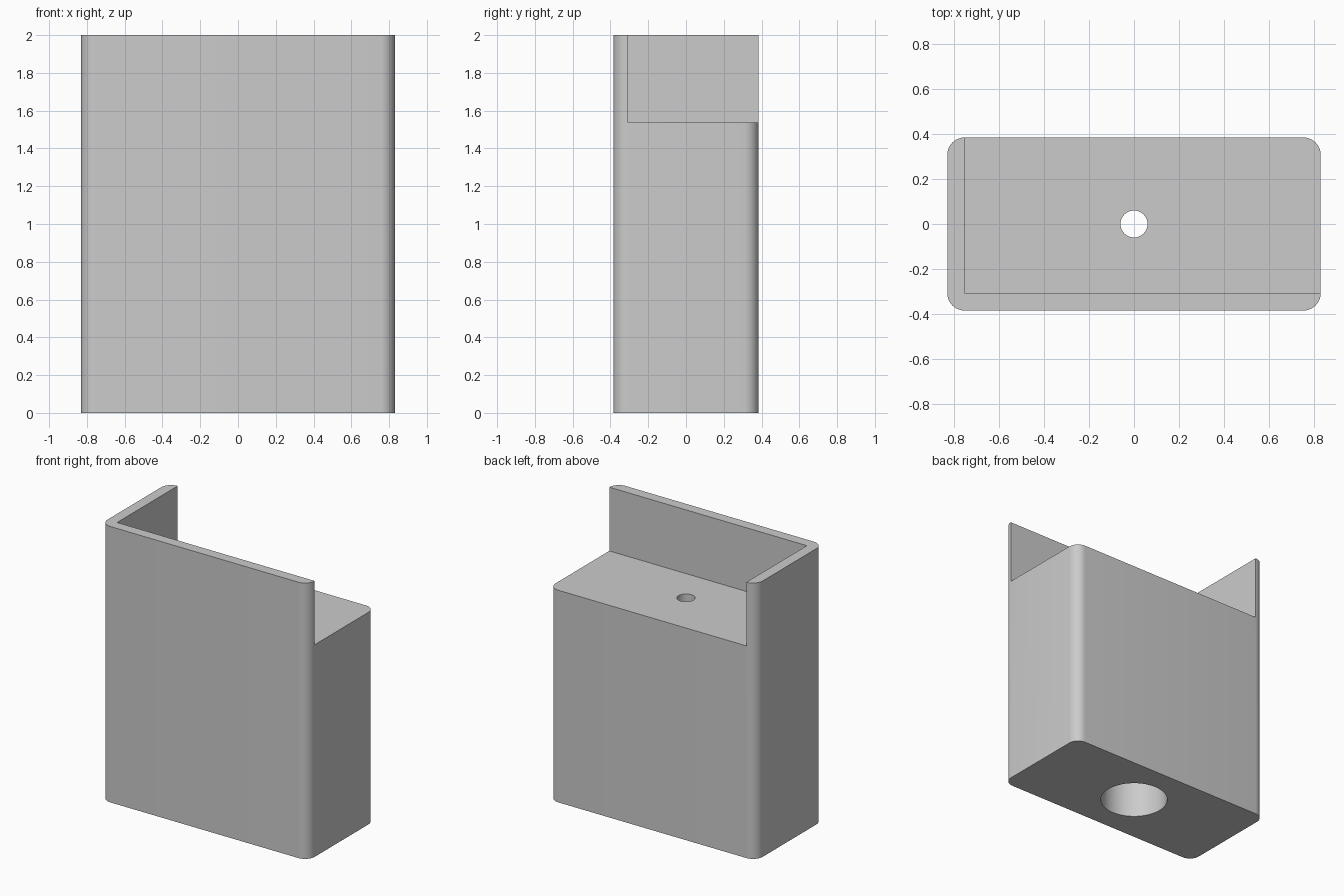
import bpy
import bmesh
import math

if "Cube" in bpy.data.objects:
    bpy.data.objects.remove(bpy.data.objects["Cube"], do_unlink=True)

WIDTH, DEPTH, HEIGHT = 1.662, 0.77, 2.0
WALL = 0.077
SHELF = 1.538          # height of the solid lower block
BORE_TOP = 1.385       # end of the wide bore

grey = bpy.data.materials.new("plain grey")
grey.use_nodes = True
colour = (0.6, 0.6, 0.6, 1.0)
grey.diffuse_color = colour
grey.node_tree.nodes["Principled BSDF"].inputs["Base Color"].default_value = colour


def box(name, low, high, rounding=0.0):
    """Axis-aligned box, with optional rounded upright edges."""
    bm = bmesh.new()
    bmesh.ops.create_cube(bm, size=1)
    for v in bm.verts:
        v.co = [(a + b) / 2 + c * (b - a) for a, b, c in zip(low, high, v.co)]
    if rounding:
        upright = [e for e in bm.edges
                   if abs(e.verts[0].co.z - e.verts[1].co.z) > 0.1]
        bmesh.ops.bevel(bm, geom=upright, offset=rounding, segments=10,
                        profile=0.5, affect='EDGES')
    mesh = bpy.data.meshes.new(name)
    bm.to_mesh(mesh)
    bm.free()
    mesh.materials.append(grey)
    ob = bpy.data.objects.new(name, mesh)
    bpy.context.collection.objects.link(ob)
    return ob


def rod(name, radius, bottom, top):
    """Upright cylinder on the centre axis."""
    bpy.ops.mesh.primitive_cylinder_add(vertices=64, radius=radius, depth=top - bottom,
                                        location=(0, 0, (bottom + top) / 2))
    ob = bpy.context.object
    ob.name = name
    ob.data.materials.append(grey)
    return ob


# Rounded block
x, y = WIDTH / 2, DEPTH / 2
body = box("holder_body", (-x, -y, 0), (x, y, HEIGHT), WALL)

# Upper recess leaving the front and right walls, then the stepped hole
cutters = [
    box("recess_cutter", (-x + WALL, -y + WALL, SHELF), (x + 1, y + 1, HEIGHT + 1)),
    rod("bore_cutter", 0.225, -0.5, BORE_TOP),
    rod("screw_hole_cutter", 0.06, BORE_TOP - 0.2, HEIGHT + 0.5),
]
for cutter in cutters:
    mod = body.modifiers.new(cutter.name, 'BOOLEAN')
    mod.operation = 'DIFFERENCE'
    mod.solver = 'EXACT'
    mod.object = cutter
    cutter.hide_render = True

# Apply the cuts and drop the cutters
bpy.ops.object.select_all(action='DESELECT')
body.select_set(True)
bpy.context.view_layer.objects.active = body
for mod in list(body.modifiers):
    bpy.ops.object.modifier_apply(modifier=mod.name)
for cutter in cutters:
    bpy.data.objects.remove(cutter, do_unlink=True)

bpy.ops.object.shade_smooth_by_angle(angle=math.radians(30))
